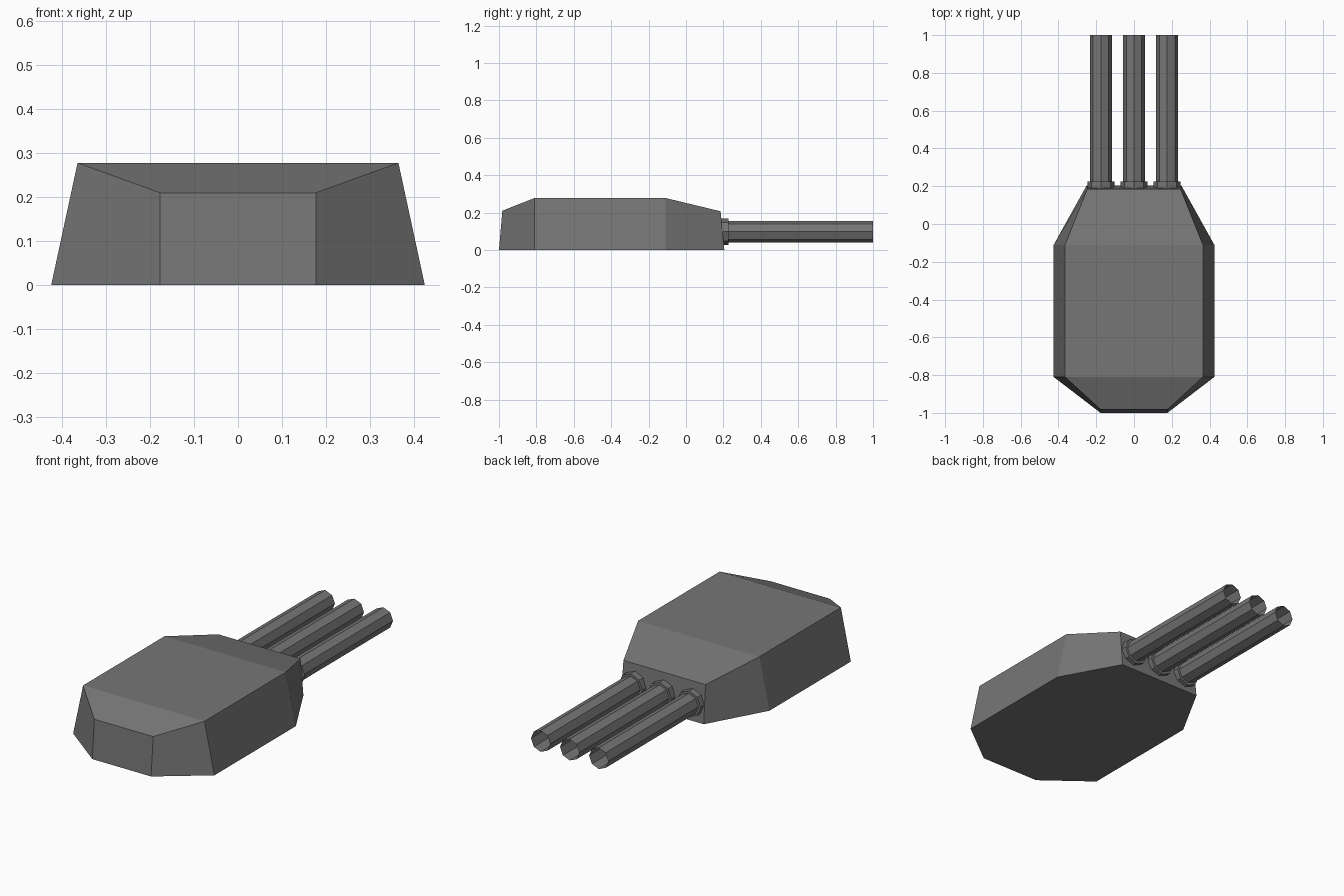
import bpy, bmesh, math
from mathutils import Matrix

if "Cube" in bpy.data.objects:
    bpy.data.objects.remove(bpy.data.objects["Cube"])

grey = bpy.data.materials.new("gunmetal grey")
grey.diffuse_color = (0.18, 0.18, 0.18, 1)
grey.use_nodes = True
grey.node_tree.nodes["Principled BSDF"].inputs["Base Color"].default_value = grey.diffuse_color


def add_object(name, bm):
    bmesh.ops.recalc_face_normals(bm, faces=bm.faces)
    mesh = bpy.data.meshes.new(name)
    bm.to_mesh(mesh)
    bm.free()
    mesh.materials.append(grey)
    obj = bpy.data.objects.new(name, mesh)
    bpy.context.collection.objects.link(obj)
    return obj


# Turret housing: eight-sided base, tapered roof sloping down at both ends
# stations along y: (base half width, base y, top half width, top y, top z)
stations = [(0.177, -1.0, 0.177, -0.982, 0.21),
            (0.425, -0.81, 0.365, -0.81, 0.278),
            (0.425, -0.11, 0.365, -0.11, 0.278),
            (0.25, 0.205, 0.247, 0.185, 0.207)]
bm = bmesh.new()
rows = []
for bw, by, tw, ty, tz in stations:
    rows.append([bm.verts.new(p) for p in
                 ((-bw, by, 0), (-tw, ty, tz), (tw, ty, tz), (bw, by, 0))])
for a, b in zip(rows, rows[1:]):
    for i in range(3):
        bm.faces.new((a[i], a[i + 1], b[i + 1], b[i]))
bm.faces.new(rows[0])
bm.faces.new(rows[-1])
bm.faces.new([r[0] for r in rows] + [r[3] for r in reversed(rows)])
add_object("turret_housing", bm)


def octagon_tube(name, x, radius, y0, y1, closed):
    bm = bmesh.new()
    bmesh.ops.create_cone(bm, cap_ends=closed, segments=8, radius1=radius,
                          radius2=radius, depth=y1 - y0)
    bmesh.ops.transform(bm, verts=bm.verts, matrix=Matrix.Translation(
        (x, (y0 + y1) / 2, 0.098)) @ Matrix.Rotation(-math.pi / 2, 4, 'X'))
    return add_object(name, bm)


# Three open-ended gun barrels, each with a collar
for label, x in (("left", -0.175), ("middle", 0), ("right", 0.175)):
    octagon_tube("barrel_" + label, x, 0.058, 0.19, 1.0, False)
    octagon_tube("collar_" + label, x, 0.071, 0.18, 0.226, True)
